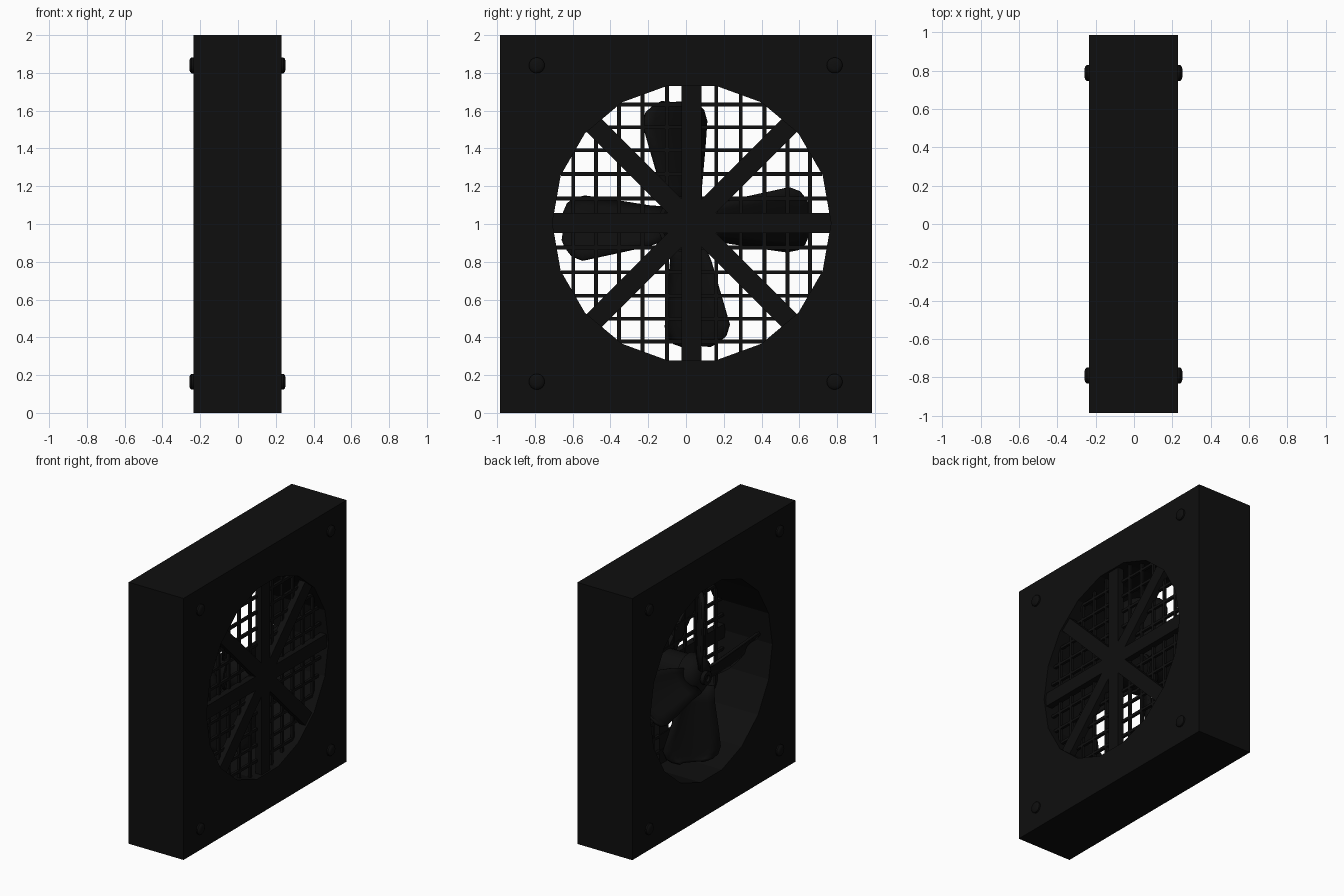
import bpy, bmesh, math
from mathutils import Matrix, Vector

if "Cube" in bpy.data.objects:
    bpy.data.objects.remove(bpy.data.objects["Cube"], do_unlink=True)

black = bpy.data.materials.new("matte_black")
black.use_nodes = True
colour = (0.0045, 0.0045, 0.0045, 1)
black.diffuse_color = colour
black.node_tree.nodes["Principled BSDF"].inputs["Base Color"].default_value = colour

MID_X = -0.003          # middle of the housing depth
HALF_DEPTH = 0.232
HOLE = Vector((0, 0.03, 1.005))
FAN = Vector((0, 0, 1.0))
HOLE_R = 0.738


def finish(name, bm, smooth=False):
    bmesh.ops.recalc_face_normals(bm, faces=bm.faces)
    mesh = bpy.data.meshes.new(name)
    bm.to_mesh(mesh)
    bm.free()
    mesh.materials.append(black)
    obj = bpy.data.objects.new(name, mesh)
    bpy.context.collection.objects.link(obj)
    if smooth:
        bpy.ops.object.select_all(action='DESELECT')
        obj.select_set(True)
        bpy.context.view_layer.objects.active = obj
        bpy.ops.object.shade_smooth_by_angle(angle=math.radians(35))
    return obj


def add_bar(bm, centre, size, angle=0):
    """Box centred on a point and turned about the x axis."""
    matrix = (Matrix.Translation(centre) @ Matrix.Rotation(angle, 4, 'X')
              @ Matrix.Diagonal((*size, 1)))
    bmesh.ops.create_cube(bm, size=1, matrix=matrix)


def add_lathe(bm, profile, centre, sides):
    """Spin (x, radius) points about an x axis through the centre."""
    rings = []
    for x, r in profile:
        rings.append([bm.verts.new((x, centre.y + r * math.sin(2 * math.pi * i / sides),
                                    centre.z + r * math.cos(2 * math.pi * i / sides)))
                      for i in range(sides)])
    for a, b in zip(rings, rings[1:]):
        for i in range(sides):
            j = (i + 1) % sides
            bm.faces.new((a[i], a[j], b[j], b[i]))
    bm.faces.new(rings[0])
    bm.faces.new(rings[-1])


# Square housing with a faceted round opening
bm = bmesh.new()
x0 = MID_X - HALF_DEPTH
square = [(-0.985, 0), (0.985, 0), (0.985, 2), (-0.985, 2)]
circle = [(HOLE.y + HOLE_R * math.cos(math.radians(20 * i)),
           HOLE.z + HOLE_R * math.sin(math.radians(20 * i))) for i in range(18)]
edges = []
for loop in (square, circle):
    verts = [bm.verts.new((x0, y, z)) for y, z in loop]
    edges += [bm.edges.new((v, verts[(i + 1) % len(verts)])) for i, v in enumerate(verts)]
bmesh.ops.triangle_fill(bm, use_beauty=True, edges=edges, normal=(-1, 0, 0))
extruded = bmesh.ops.extrude_face_region(bm, geom=bm.faces[:], use_keep_orig=True)
moved = [g for g in extruded["geom"] if isinstance(g, bmesh.types.BMVert)]
bmesh.ops.translate(bm, verts=moved, vec=(2 * HALF_DEPTH, 0, 0))
finish("housing", bm)

# Radial struts across the opening
bm = bmesh.new()
for i in range(4):
    add_bar(bm, HOLE + Vector((0.19, 0, 0)), (0.05, 0.105, 2 * HOLE_R),
            math.radians(45 * i))
finish("support_struts", bm)

# Wire guard
bm = bmesh.new()
for offset in (0.13, 0.26, 0.385, 0.507, 0.627):
    length = 2 * math.sqrt(HOLE_R ** 2 - offset ** 2)
    for s in (-offset, offset):
        add_bar(bm, HOLE + Vector((0.17, s, 0)), (0.02, 0.02, length))
        add_bar(bm, HOLE + Vector((0.17, 0, s)), (0.02, length, 0.02))
finish("wire_guard", bm)

# Motor body behind the hub
bm = bmesh.new()
add_lathe(bm, [(-0.03, 0.13), (0.17, 0.13), (0.19, 0.11)], FAN, 24)
finish("motor", bm, True)

# Domed hub with a shaft collar
bm = bmesh.new()
add_lathe(bm, [(-0.02, 0.15), (-0.09, 0.145), (-0.13, 0.12), (-0.155, 0.075),
               (-0.155, 0.05), (-0.185, 0.05), (-0.185, 0.025), (-0.17, 0.02)], FAN, 24)
finish("hub", bm, True)

# Four pitched blades: distance from axis, trailing edge, leading edge
sections = [(0.08, -0.08, 0.08), (0.2, -0.085, 0.125), (0.4, -0.11, 0.175),
            (0.54, -0.125, 0.21), (0.6, -0.11, 0.19), (0.632, -0.08, 0.155),
            (0.648, -0.03, 0.11)]
STEPS = 6
for n in range(4):
    angle = math.radians(90 * n + (2 if n % 2 else -2))
    radial = Vector((0, math.sin(angle), math.cos(angle)))
    side = Vector((0, -math.cos(angle), math.sin(angle)))
    bm = bmesh.new()
    rows = []
    for u, low, high in sections:
        row = []
        for i in range(STEPS + 1):
            t = i / STEPS
            v = low + (high - low) * t
            x = -0.125 + 0.75 * v + 0.03 * math.sin(math.pi * t)
            row.append(bm.verts.new(FAN + radial * u + side * v + Vector((x, 0, 0))))
        rows.append(row)
    for a, b in zip(rows, rows[1:]):
        for i in range(STEPS):
            bm.faces.new((a[i], a[i + 1], b[i + 1], b[i]))
    blade = finish(f"blade_{n + 1}", bm, True)
    solid = blade.modifiers.new("thickness", 'SOLIDIFY')
    solid.thickness = 0.02
    solid.offset = 0

# Rounded screw heads on both faces
bm = bmesh.new()
for s in (-1, 1):
    for y in (-0.79, 0.787):
        for z in (0.165, 1.84):
            profile = [(MID_X + s * d, r) for d, r in
                       ((0.225, 0.042), (0.243, 0.042), (0.251, 0.035), (0.255, 0.022))]
            add_lathe(bm, profile, Vector((0, y, z)), 16)
finish("screw_heads", bm, True)
